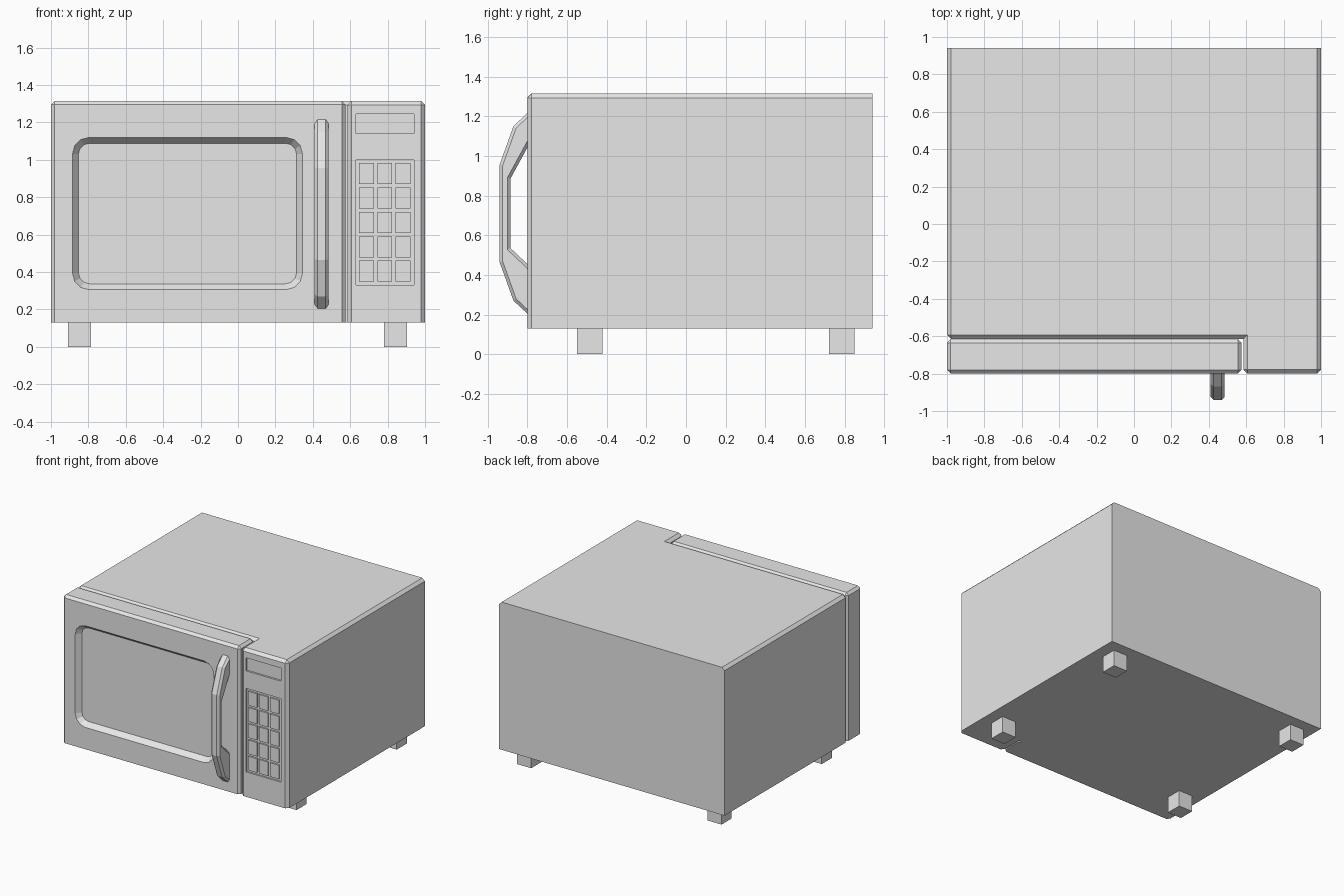
import bpy, bmesh, math
from mathutils import Vector

if "Cube" in bpy.data.objects:
    bpy.data.objects.remove(bpy.data.objects["Cube"])

grey = bpy.data.materials.new("light_grey")
grey.diffuse_color = (0.8, 0.8, 0.8, 1)
grey.use_nodes = True
grey.node_tree.nodes["Principled BSDF"].inputs["Base Color"].default_value = grey.diffuse_color


def finish(bm, name):
    bmesh.ops.recalc_face_normals(bm, faces=bm.faces)
    me = bpy.data.meshes.new(name)
    bm.to_mesh(me)
    bm.free()
    me.materials.append(grey)
    ob = bpy.data.objects.new(name, me)
    bpy.context.collection.objects.link(ob)
    return ob


def prism(points, offset):
    """Extrude a flat outline by an offset vector."""
    bm = bmesh.new()
    face = bm.faces.new([bm.verts.new(p) for p in points])
    new = bmesh.ops.extrude_face_region(bm, geom=[face])["geom"]
    bmesh.ops.translate(bm, verts=[g for g in new if isinstance(g, bmesh.types.BMVert)], vec=offset)
    bmesh.ops.recalc_face_normals(bm, faces=bm.faces)
    return bm


def box(x0, x1, y0, y1, z0, z1):
    return prism([(x0, y0, z0), (x1, y0, z0), (x1, y1, z0), (x0, y1, z0)], Vector((0, 0, z1 - z0)))


def bevel(bm, width, rule):
    edges = [e for e in bm.edges if rule(e, (e.verts[0].co + e.verts[1].co) / 2)]
    bmesh.ops.bevel(bm, geom=edges, offset=width, segments=1, affect='EDGES')


def cut(target, cutter):
    cutter.hide_render = True
    mod = target.modifiers.new("cut", 'BOOLEAN')
    mod.operation = 'DIFFERENCE'
    mod.solver = 'EXACT'
    mod.object = cutter
    bpy.context.view_layer.objects.active = target
    bpy.ops.object.modifier_apply(modifier=mod.name)
    bpy.data.objects.remove(cutter)


BOTTOM, TOP, FRONT, BACK, SEAM = 0.13, 1.315, -0.80, 0.94, -0.615


def casing_edges(e, mid):
    return e.is_convex and mid.z > BOTTOM + 0.01 and mid.y < BACK - 0.01


# Main casing with the control column at front right
plan = [(-1, BACK), (-1, SEAM), (0.585, SEAM), (0.585, FRONT), (1, FRONT), (1, BACK)]
bm = prism([(x, y, BOTTOM) for x, y in plan], Vector((0, 0, TOP - BOTTOM)))
bevel(bm, 0.022, casing_edges)
casing = finish(bm, "casing")

# Display and keypad recesses
cut(casing, finish(box(0.63, 0.94, FRONT - 0.1, FRONT + 0.015, 1.14, 1.245), "display_cutter"))
KX0, KX1, KZ0, KZ1 = 0.63, 0.94, 0.33, 1.0
cut(casing, finish(box(KX0, KX1, FRONT - 0.1, FRONT + 0.012, KZ0, KZ1), "keypad_cutter"))

# Keypad buttons, flush with the panel
cols, rows, gap = 3, 5, 0.018
w = (KX1 - KX0 - gap * (cols + 1)) / cols
h = (KZ1 - KZ0 - gap * (rows + 1)) / rows
for r in range(rows):
    for c in range(cols):
        x = KX0 + gap + c * (w + gap)
        z = KZ0 + gap + r * (h + gap)
        finish(box(x, x + w, FRONT, FRONT + 0.014, z, z + h), f"button_{r}_{c}")

# Door
bm = box(-1, 0.575, FRONT, SEAM, BOTTOM, TOP)
bevel(bm, 0.02, lambda e, m: m.z > BOTTOM + 0.01)
door = finish(bm, "door")


# Window recess with sloping rim and rounded corners
def window_loop(bm, y, grow):
    x0, x1, z0, z1, rad = -0.885 - grow, 0.345 + grow, 0.305 - grow, 1.12 + grow, 0.09 + grow
    verts = []
    for cx, cz, start in ((x1 - rad, z1 - rad, 0), (x0 + rad, z1 - rad, 90),
                          (x0 + rad, z0 + rad, 180), (x1 - rad, z0 + rad, 270)):
        for i in range(4):
            a = math.radians(start + 30 * i)
            verts.append(bm.verts.new((cx + rad * math.cos(a), y, cz + rad * math.sin(a))))
    return verts


bm = bmesh.new()
outer = window_loop(bm, FRONT - 0.02, 0.016)
inner = window_loop(bm, FRONT + 0.04, -0.032)
n = len(outer)
for i in range(n):
    j = (i + 1) % n
    bm.faces.new((outer[i], outer[j], inner[j], inner[i]))
bm.faces.new(outer)
bm.faces.new(inner)
cut(door, finish(bm, "window_cutter"))

# Door handle: angular bow with chamfered edges
bow = [(-0.795, 1.22), (-0.87, 1.15), (-0.94, 0.955), (-0.94, 0.465), (-0.87, 0.27), (-0.795, 0.2),
       (-0.795, 0.45), (-0.885, 0.535), (-0.885, 0.885), (-0.795, 1.05)]
bm = prism([(0.41, y, z) for y, z in bow], Vector((0.075, 0, 0)))
bevel(bm, 0.016, lambda e, m: abs(e.verts[0].co.x - e.verts[1].co.x) < 0.01 and m.y < -0.8)
finish(bm, "handle")

# Feet
for side, x in (("left", -0.848), ("right", 0.842)):
    for end, y in (("front", -0.485), ("back", 0.785)):
        finish(box(x - 0.062, x + 0.062, y - 0.064, y + 0.064, 0, BOTTOM), f"{end}_{side}_foot")
